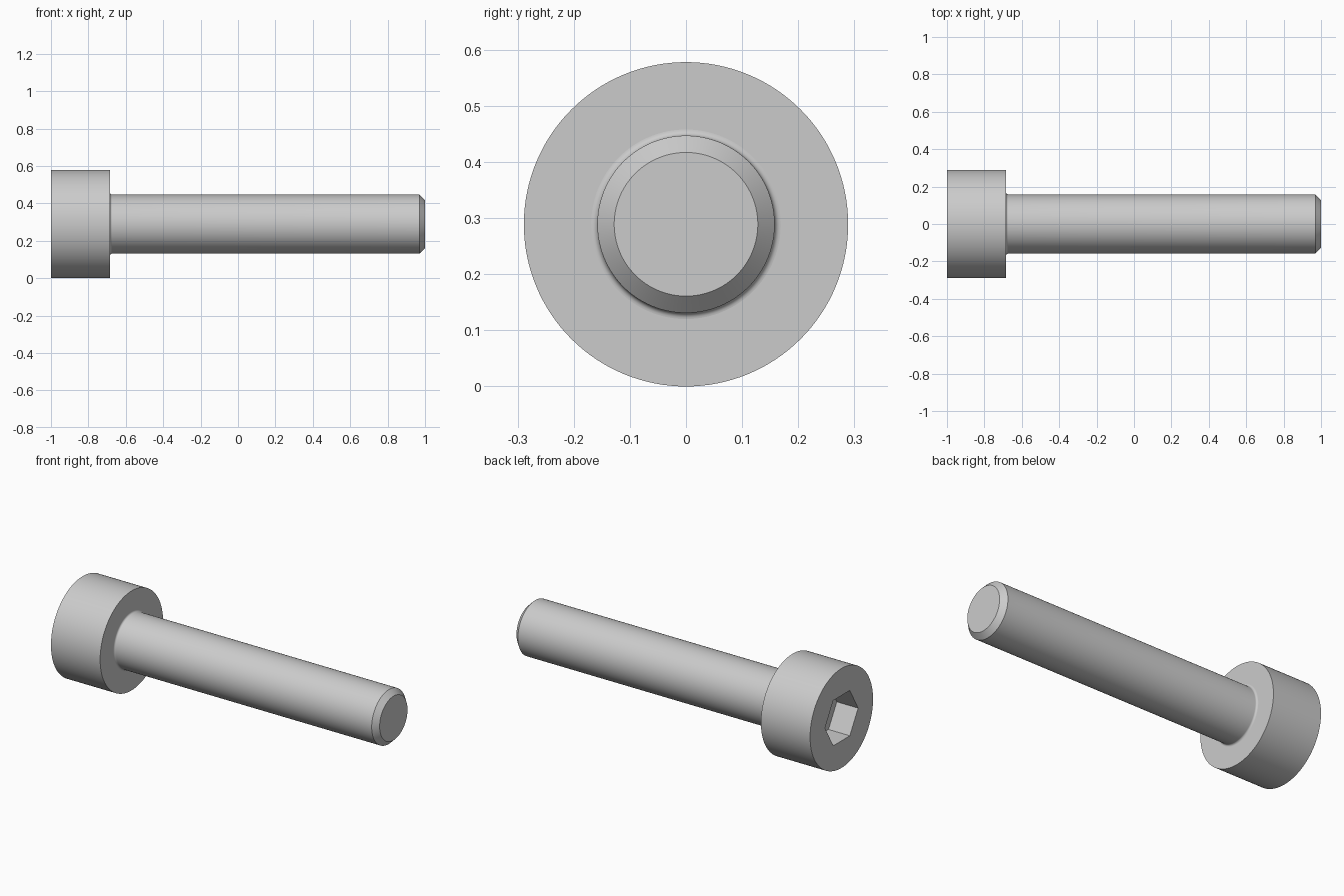
import bpy, bmesh, math
from mathutils import Matrix, Vector

if "Cube" in bpy.data.objects:
    bpy.data.objects.remove(bpy.data.objects["Cube"], do_unlink=True)

# Main dimensions: the screw lies along x
HEAD_R, SHANK_R, TIP_R = 0.289, 0.158, 0.128
HEAD_END, FILLET, CHAMFER = -0.684, 0.011, 0.03
SOCKET_R, SOCKET_DEPTH = 0.152, 0.137
SEGMENTS = 128

steel = bpy.data.materials.new("light_grey_steel")
steel.use_nodes = True
steel.diffuse_color = (0.6, 0.6, 0.6, 1)
steel.node_tree.nodes["Principled BSDF"].inputs["Base Color"].default_value = (0.6, 0.6, 0.6, 1)


def add_object(name, bm):
    bmesh.ops.recalc_face_normals(bm, faces=bm.faces)
    mesh = bpy.data.meshes.new(name)
    bm.to_mesh(mesh)
    bm.free()
    mesh.materials.append(steel)
    obj = bpy.data.objects.new(name, mesh)
    bpy.context.collection.objects.link(obj)
    obj.location.z = HEAD_R
    return obj


def lathe(name, profile):
    """Spin (x, radius) points round the x axis."""
    bm = bmesh.new()
    verts = [bm.verts.new((x, 0, r)) for x, r in profile]
    edges = [bm.edges.new(pair) for pair in zip(verts, verts[1:])]
    bmesh.ops.spin(bm, geom=verts + edges, cent=(0, 0, 0), axis=(1, 0, 0),
                   angle=math.tau, steps=SEGMENTS)
    bmesh.ops.remove_doubles(bm, verts=bm.verts, dist=1e-5)
    # Cap the flat ends; the joint at the head stays open
    for x in {profile[0][0], profile[-1][0]} - {HEAD_END if name == "shank" else None}:
        rim = [e for e in bm.edges if e.is_boundary
               and all(abs(v.co.x - x) < 1e-5 for v in e.verts)]
        bmesh.ops.contextual_create(bm, geom=rim)
    return add_object(name, bm)


# Head
head = lathe("head", [(-1, HEAD_R), (HEAD_END, HEAD_R)])

# Hexagonal socket, flats at top and bottom, cut into the end of the head
bm = bmesh.new()
bmesh.ops.create_cone(bm, cap_ends=True, segments=6, radius1=SOCKET_R,
                      radius2=SOCKET_R, depth=SOCKET_DEPTH * 2)
bmesh.ops.rotate(bm, verts=bm.verts, matrix=Matrix.Rotation(math.pi / 2, 3, "Y"))
# Turn so that two corners point along y
corner = bm.verts[:][0].co
turn = Matrix.Rotation(-math.atan2(corner.z, corner.y), 3, "X")
bmesh.ops.rotate(bm, verts=bm.verts, matrix=turn)
bmesh.ops.translate(bm, verts=bm.verts, vec=Vector((-1, 0, 0)))
cutter = add_object("socket_cutter", bm)
cutter.hide_render = True

cut = head.modifiers.new("socket", "BOOLEAN")
cut.operation = "DIFFERENCE"
cut.solver = "EXACT"
cut.object = cutter
bpy.context.view_layer.update()
bpy.context.view_layer.objects.active = head
bpy.ops.object.modifier_apply(modifier=cut.name)
bpy.data.objects.remove(cutter, do_unlink=True)

# Shank with a fillet under the head and a chamfered tip
profile = []
for i in range(7):
    a = i / 6 * math.pi / 2
    profile.append((HEAD_END + FILLET * (1 - math.cos(a)),
                    SHANK_R + FILLET * (1 - math.sin(a))))
profile += [(1 - CHAMFER, SHANK_R), (1, TIP_R)]
shank = lathe("shank", profile)

# Smooth round sides, crisp edges
bpy.ops.object.select_all(action="DESELECT")
for obj in (head, shank):
    obj.select_set(True)
bpy.context.view_layer.objects.active = head
bpy.ops.object.shade_smooth_by_angle(angle=math.radians(30))
